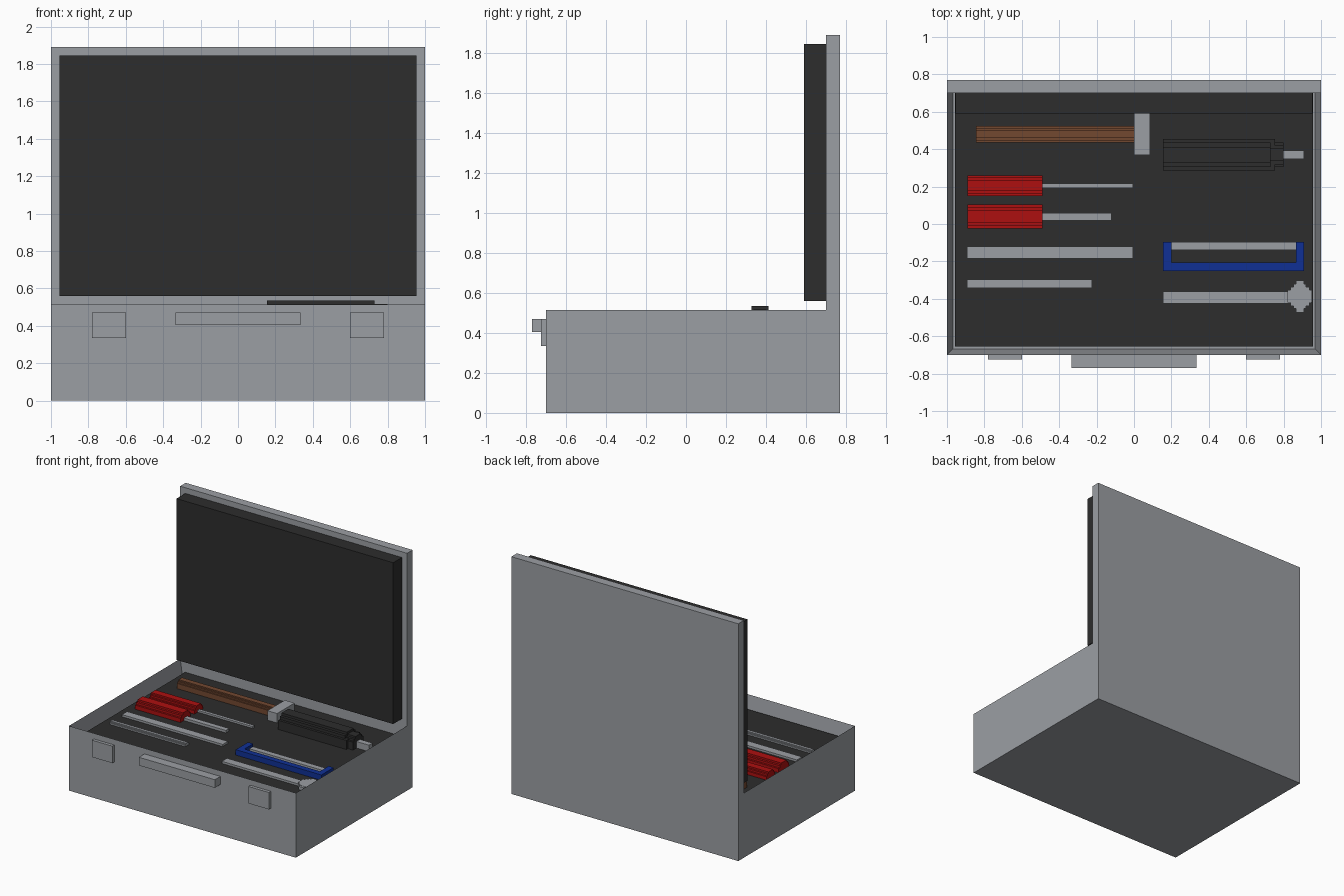
import bpy, bmesh
from mathutils import Vector

cube = bpy.data.objects.get("Cube")
if cube:
    bpy.data.objects.remove(cube, do_unlink=True)


def material(name, rgb):
    m = bpy.data.materials.new(name)
    m.use_nodes = True
    color = (*rgb, 1.0)
    m.diffuse_color = color
    m.node_tree.nodes["Principled BSDF"].inputs["Base Color"].default_value = color
    return m


GREY = material("steel grey", (0.33, 0.345, 0.37))
BLACK = material("foam black", (0.026, 0.026, 0.026))
RED = material("grip red", (0.42, 0.005, 0.005))
BLUE = material("frame blue", (0.005, 0.03, 0.30))
BROWN = material("wood brown", (0.17, 0.065, 0.03))


def finish(name, bm, mat):
    bmesh.ops.recalc_face_normals(bm, faces=bm.faces)
    mesh = bpy.data.meshes.new(name)
    bm.to_mesh(mesh)
    bm.free()
    mesh.materials.append(mat)
    obj = bpy.data.objects.new(name, mesh)
    bpy.context.collection.objects.link(obj)
    return obj


def box_mesh(bm, x, y, z):
    verts = bmesh.ops.create_cube(bm, size=1)["verts"]
    for v in verts:
        v.co = Vector([(a + b) / 2 + c * (b - a) for (a, b), c in zip((x, y, z), v.co)])


def box(name, mat, x, y, z):
    bm = bmesh.new()
    box_mesh(bm, x, y, z)
    return finish(name, bm, mat)


def stepped_outline():
    """Round section made of square steps, unit radius."""
    pts = []
    quarter = [(1, .5), (.77, .5), (.77, .77), (.5, .77), (.5, 1)]
    for _ in range(4):
        pts += quarter
        quarter = [(-b, a) for a, b in quarter]
    return pts


def prism(name, mat, start, end, center, radius, axis="x"):
    """Stepped bar along x, or a stepped disc standing along z."""
    bm = bmesh.new()
    a, b = center
    if axis == "x":
        place = lambda u, v: (start, a + u * radius, b + v * radius)
        shift = Vector((end - start, 0, 0))
    else:
        place = lambda u, v: (a + u * radius, b + v * radius, start)
        shift = Vector((0, 0, end - start))
    face = bm.faces.new([bm.verts.new(place(u, v)) for u, v in stepped_outline()])
    ext = bmesh.ops.extrude_face_region(bm, geom=[face], use_keep_orig=True)
    bmesh.ops.translate(bm, vec=shift,
                        verts=[e for e in ext["geom"] if isinstance(e, bmesh.types.BMVert)])
    return finish(name, bm, mat)


RIM, FOAM, WALL = 0.515, 0.42, 0.045

# Case body: a box with its top inset and pushed down
bm = bmesh.new()
box_mesh(bm, (-1, 1), (-.70, .70 + WALL), (0, RIM))
top = max(bm.faces, key=lambda f: f.calc_center_median().z)
bmesh.ops.inset_region(bm, faces=[top], thickness=WALL)
bmesh.ops.translate(bm, verts=top.verts, vec=(0, 0, -.2))
finish("case_body", bm, GREY)
box("case_foam", BLACK, (-.956, .956), (-.656, .702), (.30, FOAM))

# Open lid with its padding
box("lid", GREY, (-1, 1), (.70, .77), (0, 1.89))
box("lid_foam", BLACK, (-.955, .955), (.59, .70), (.56, 1.845))

# Front hardware
box("carry_handle", GREY, (-.335, .335), (-.77, -.70), (.405, .47))
for side, sign in (("left", 1), ("right", -1)):
    box("latch_" + side, GREY, sorted((sign * .60, sign * .78)), (-.725, -.70), (.335, .47))

# Hammer
prism("hammer_handle", BROWN, -.845, 0, (.48, .44), .043)
box("hammer_head", GREY, (0, .085), (.37, .59), (.40, .495))

# Screwdrivers
prism("screwdriver_grip_thin", RED, -.89, -.49, (.205, .42), .055)
box("screwdriver_shaft_thin", GREY, (-.49, -.005), (.192, .217), (.40, .435))
prism("screwdriver_grip_wide", RED, -.89, -.49, (.04, .42), .065)
box("screwdriver_shaft_wide", GREY, (-.49, -.12), (.018, .06), (.40, .44))

# Flat rule and file
box("steel_rule", GREY, (-.893, -.005), (-.185, -.12), (.40, .437))
prism("file", GREY, -.893, -.225, (-.32, .42), .023)

# Power driver
prism("driver_body", BLACK, .155, .73, (.37, .45), .085)
box("driver_collar", BLACK, (.73, .755), (.285, .455), (.408, .493))
prism("driver_nose", BLACK, .73, .80, (.37, .45), .066)
box("driver_bit", GREY, (.80, .91), (.348, .393), (.41, .472))

# Hacksaw: U-shaped frame and blade
bm = bmesh.new()
box_mesh(bm, (.155, .20), (-.205, -.095), (.40, .463))
box_mesh(bm, (.865, .91), (-.205, -.095), (.40, .463))
box_mesh(bm, (.155, .91), (-.25, -.205), (.40, .463))
finish("saw_frame", bm, BLUE)
box("saw_blade", GREY, (.20, .865), (-.14, -.095), (.40, .44))

# Wrench
box("wrench_bar", GREY, (.155, .95), (-.425, -.36), (.40, .437))
prism("wrench_head", GREY, .40, .447, (.887, -.387), .066, "z")
box("wrench_jaw", GREY, (.865, .91), (-.472, -.302), (.40, .445))
